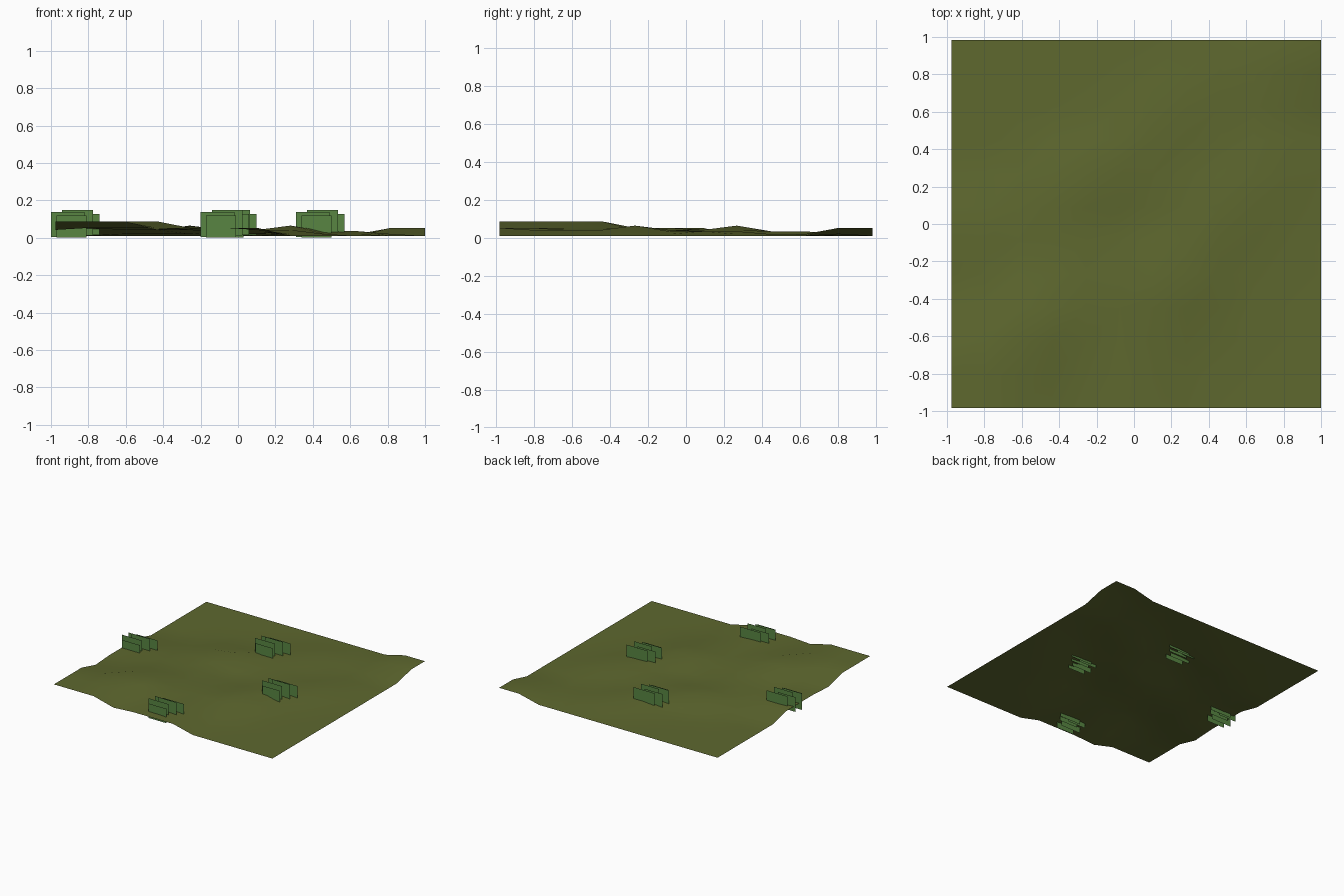
import bpy, bmesh

if "Cube" in bpy.data.objects:
    bpy.data.objects.remove(bpy.data.objects["Cube"])


def material(name, rgb):
    m = bpy.data.materials.new(name)
    m.diffuse_color = (*rgb, 1)
    m.use_nodes = True
    m.node_tree.nodes["Principled BSDF"].inputs["Base Color"].default_value = m.diffuse_color
    return m


olive = material("olive ground", (0.112, 0.138, 0.028))
green = material("leaf green", (0.098, 0.235, 0.054))


def add_object(name, bm, mat):
    me = bpy.data.meshes.new(name)
    bm.to_mesh(me)
    bm.free()
    me.materials.append(mat)
    ob = bpy.data.objects.new(name, me)
    bpy.context.collection.objects.link(ob)
    return ob


# Ground: 12 x 12 points, heights mirrored across the diagonal.
# Each row is one half-row of height levels, starting on the diagonal.
rows = ["999455511111", "99555411111", "9954421111", "954442111",
        "44462111", "2243211", "233311", "22321", "1221", "121", "55", "5"]
level = {"1": .01, "2": .02, "3": .035, "4": .042, "5": .053, "6": .065, "9": .088}
N = 12


def height(i, j):
    lo, hi = min(i, j), max(i, j)
    return level[rows[lo][hi - lo]]


bm = bmesh.new()
grid = [[bm.verts.new((-.975 + 1.975 * i / (N - 1), -.985 + 1.97 * j / (N - 1), height(i, j)))
         for i in range(N)] for j in range(N)]
for j in range(N - 1):
    for i in range(N - 1):
        f = bm.faces.new((grid[j][i], grid[j][i + 1], grid[j + 1][i + 1], grid[j + 1][i]))
        f.smooth = True
add_object("ground", bm, olive)

# Grass tufts: upright single-sided cards facing front
# (left, right, depth, bottom, top) relative to the tuft centre
cards = [(-.13, .05, -.04, .004, .138),
         (-.07, .095, 0, .012, .148),
         (-.06, .13, .045, .016, .128),
         (-.10, .06, -.08, 0.0, .118),
         (-.12, .04, .03, .012, .132)]
for n, (cx, cy) in enumerate([(-.87, -.03), (-.03, .49), (.44, -.09), (-.07, -.83)]):
    bm = bmesh.new()
    for x0, x1, y, z0, z1 in cards:
        bm.faces.new([bm.verts.new((cx + x, cy + y, z))
                      for x, z in ((x0, z0), (x1, z0), (x1, z1), (x0, z1))])
    add_object(f"grass_tuft_{n + 1}", bm, green)
